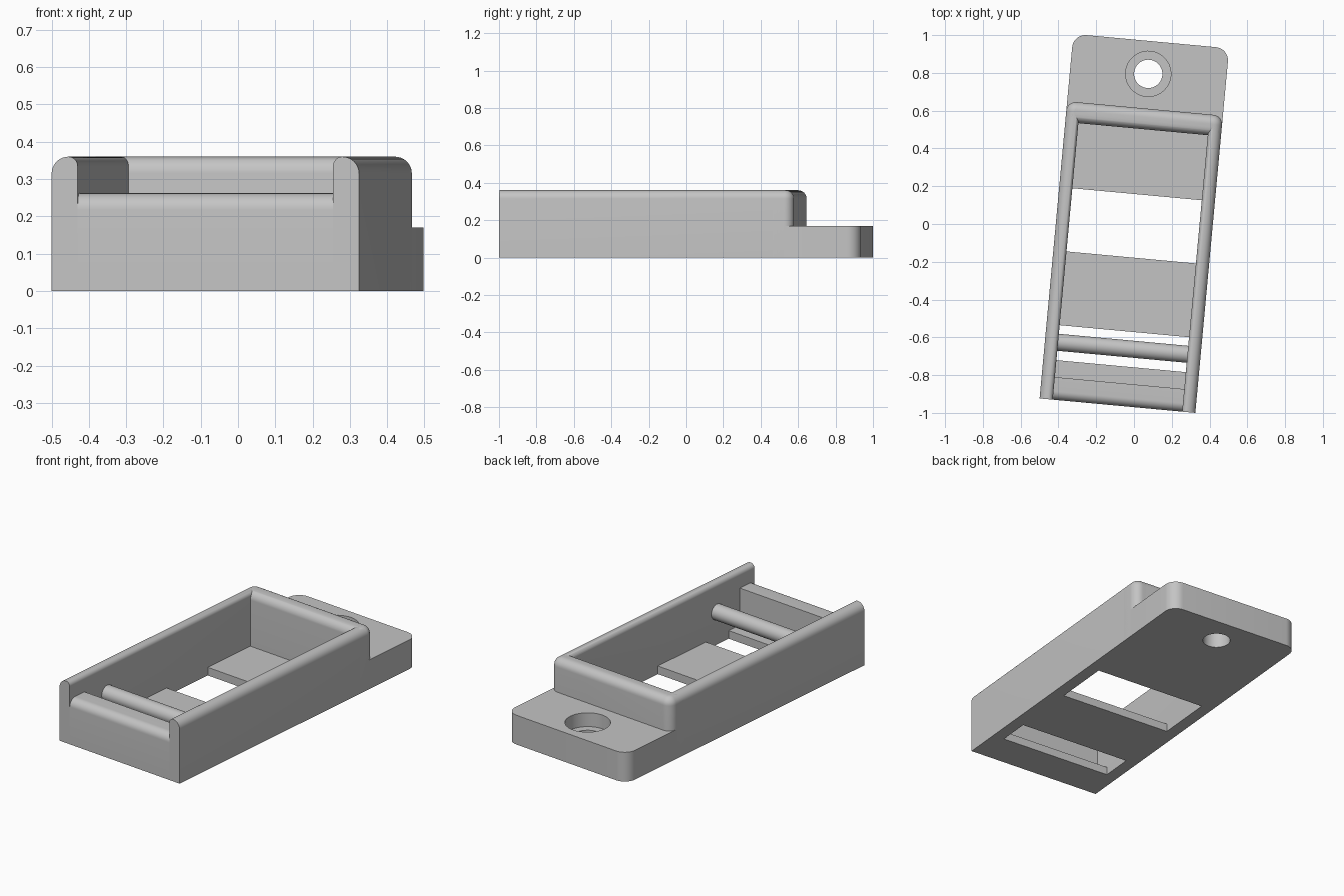
import bpy, bmesh, math
from mathutils import Matrix, Vector

cube = bpy.data.objects.get("Cube")
if cube:
    bpy.data.objects.remove(cube, do_unlink=True)

# Main sizes: x is across, y runs from the front edge to the back
HALF, WALL, TOP, TAB_TOP, FLOOR = 0.414, 0.07, 0.36, 0.17, 0.047
INNER = HALF - WALL
BACK, BACK_IN, END = 1.58, 1.47, 1.938
PLACE = Matrix.Translation((-0.0875, -0.9617, 0)) @ Matrix.Rotation(math.radians(-5.3), 4, 'Z')

grey = bpy.data.materials.new("light_grey")
grey.use_nodes = True
colour = (0.55, 0.55, 0.55, 1)
grey.diffuse_color = colour
grey.node_tree.nodes["Principled BSDF"].inputs["Base Color"].default_value = colour


def rounded(corners, steps=10):
    """Counter-clockwise outline; each corner is (a, b, radius), right angles only."""
    out = []
    for i, (a, b, r) in enumerate(corners):
        p = Vector((a, b))
        if r == 0:
            out.append(p)
            continue
        before = (Vector(corners[i - 1][:2]) - p).normalized() * r
        after = (Vector(corners[(i + 1) % len(corners)][:2]) - p).normalized() * r
        for k in range(steps + 1):
            t = k / steps * math.pi / 2
            out.append(p + before * (1 - math.sin(t)) + after * (1 - math.cos(t)))
    return out


def prism(outline, axis, low, high):
    """Extrude an outline along x, y or z."""
    spot = {'x': lambda p, d: (d, p.x, p.y),
            'y': lambda p, d: (p.x, d, p.y),
            'z': lambda p, d: (p.x, p.y, d)}[axis]
    bm = bmesh.new()
    first = [bm.verts.new(spot(p, low)) for p in outline]
    last = [bm.verts.new(spot(p, high)) for p in outline]
    bm.faces.new(first)
    bm.faces.new(last)
    n = len(outline)
    for i in range(n):
        j = (i + 1) % n
        bm.faces.new((first[i], first[j], last[j], last[i]))
    bmesh.ops.recalc_face_normals(bm, faces=bm.faces)
    return bm


def make(name, bm):
    mesh = bpy.data.meshes.new(name)
    bm.transform(PLACE)
    bm.to_mesh(mesh)
    bm.free()
    mesh.materials.append(grey)
    obj = bpy.data.objects.new(name, mesh)
    bpy.context.scene.collection.objects.link(obj)
    return obj


def select(obj):
    bpy.ops.object.select_all(action='DESELECT')
    obj.select_set(True)
    bpy.context.view_layer.objects.active = obj


def cut(obj, tool, operation):
    mod = obj.modifiers.new("cut", 'BOOLEAN')
    mod.operation, mod.object, mod.solver = operation, tool, 'EXACT'
    select(obj)
    bpy.ops.object.modifier_apply(modifier=mod.name)


def slab(y0, y1, z0, z1, half=INNER):
    box = [(-half, y0, 0), (half, y0, 0), (half, y1, 0), (-half, y1, 0)]
    return prism(rounded(box), 'z', z0, z1)


def cylinder(radius, depth, matrix):
    bm = bmesh.new()
    bmesh.ops.create_cone(bm, cap_ends=True, segments=48, radius1=radius,
                          radius2=radius, depth=depth, matrix=matrix)
    return bm


parts = []

# Outer envelope with rounded back corners and top rim, used to trim the walls
plan = rounded([(-HALF, -0.2, 0), (HALF, -0.2, 0), (HALF, BACK, 0.05), (-HALF, BACK, 0.05)])
bm = prism(plan, 'z', -0.1, TOP)
rim = [e for e in bm.edges if all(v.co.z > TOP - 0.001 for v in e.verts)
       and any(v.co.y > 0 for v in e.verts)]
bmesh.ops.bevel(bm, geom=rim, offset=0.045, segments=8, profile=0.5, affect='EDGES')
envelope = make("envelope_helper", bm)
envelope.hide_render = True

# Side walls, with a softer inner top edge
for side, name in ((1, "left_wall"), (-1, "right_wall")):
    profile = rounded([(INNER, 0, 0), (0.5, 0, 0), (0.5, 0.5, 0), (0.5, TOP + 0.0, 0),
                       (INNER, TOP, 0.025)])
    profile.pop(2)
    if side < 0:
        profile = [Vector((-p.x, p.y)) for p in profile]
    parts.append(make(name, prism(profile, 'y', 0, BACK + 0.1)))

# Back wall
profile = rounded([(BACK_IN, 0, 0), (BACK + 0.1, 0, 0), (BACK + 0.1, TOP, 0), (BACK_IN, TOP, 0.045)])
parts.append(make("back_wall", prism(profile, 'x', -0.5, 0.5)))
for wall in parts:
    cut(wall, envelope, 'INTERSECT')
bpy.data.objects.remove(envelope, do_unlink=True)

# Low front wall with a rounded front lip
profile = rounded([(0, 0, 0), (0.12, 0, 0), (0.12, 0.262, 0), (0, 0.262, 0.045)])
parts.append(make("front_wall", prism(profile, 'x', -INNER, INNER)))

# Floor plates, leaving two openings between them
for name, y0, y1 in (("front_floor", 0.12, 0.21), ("middle_floor", 0.396, 0.788),
                     ("back_floor", 1.124, BACK_IN)):
    parts.append(make(name, slab(y0, y1, 0, FLOOR)))

# Round cross bar
turn = Matrix.Translation((0, 0.305, 0.19)) @ Matrix.Rotation(math.pi / 2, 4, 'Y')
parts.append(make("cross_bar", cylinder(0.045, INNER * 2 + 0.02, turn)))

# Mounting tab with a counterbored screw hole
start = BACK - 0.05
plan = rounded([(-HALF, start, 0), (HALF, start, 0), (HALF, END, 0.07), (-HALF, END, 0.07)])
tab = make("mounting_tab", prism(plan, 'z', 0, TAB_TOP))
for radius, height in ((0.075, 0), (0.12, TAB_TOP + 0.12)):
    tool = make("hole_helper", cylinder(radius, 0.4, Matrix.Translation((0, 1.764, height))))
    tool.hide_render = True
    cut(tab, tool, 'DIFFERENCE')
    bpy.data.objects.remove(tool, do_unlink=True)
parts.append(tab)

for part in parts:
    select(part)
    bpy.ops.object.shade_smooth_by_angle(angle=math.radians(30))
